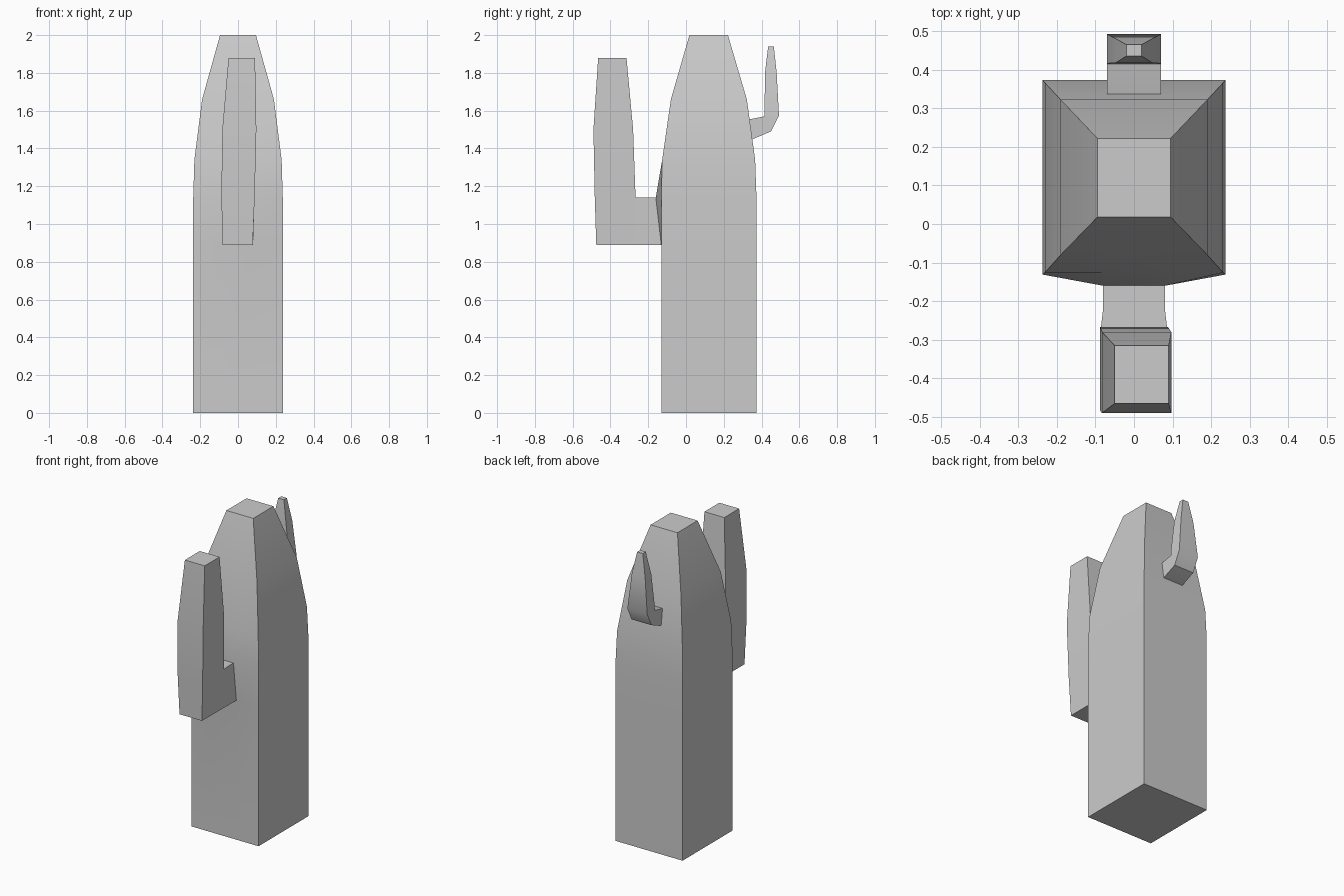
import bpy, math

if "Cube" in bpy.data.objects:
    bpy.data.objects.remove(bpy.data.objects["Cube"])


def loft(name, rings, angle=30):
    """Skin a closed solid through a list of equal-sized point rings."""
    n = len(rings[0])
    verts = [p for r in rings for p in r]
    faces = [(i * n + j, i * n + (j + 1) % n, (i + 1) * n + (j + 1) % n, (i + 1) * n + j)
             for i in range(len(rings) - 1) for j in range(n)]
    faces += [tuple(reversed(range(n))), tuple(range(len(verts) - n, len(verts)))]
    me = bpy.data.meshes.new(name)
    me.from_pydata(verts, [], faces)
    ob = bpy.data.objects.new(name, me)
    bpy.context.collection.objects.link(ob)
    bpy.ops.object.select_all(action='DESELECT')
    ob.select_set(True)
    bpy.context.view_layer.objects.active = ob
    bpy.ops.object.mode_set(mode='EDIT')
    bpy.ops.mesh.select_all(action='SELECT')
    bpy.ops.mesh.normals_make_consistent(inside=False)
    bpy.ops.object.mode_set(mode='OBJECT')
    bpy.ops.object.shade_smooth_by_angle(angle=math.radians(angle))
    return ob


def box_ring(x0, x1, y0, y1, z):
    return [(x0, y0, z), (x1, y0, z), (x1, y1, z), (x0, y1, z)]


def trunk_ring(z, w, yf, yb, m, ym):
    # rectangle with two extra front points that form the bulge at the arm
    return [(-w, yf, z), (-m, ym, z), (m, ym, z), (w, yf, z), (w, yb, z), (-w, yb, z)]


# trunk
loft("cactus_trunk", [trunk_ring(*r) for r in [
    (0.0, .237, -.131, .373, .08, -.131),
    (.89, .237, -.131, .373, .08, -.131),
    (1.14, .237, -.131, .373, .08, -.16),
    (1.34, .231, -.126, .366, .08, -.126),
    (1.66, .19, -.08, .322, .07, -.08),
    (2.0, .095, .018, .222, .035, .018)]])

# front arm, upright part
loft("front_arm", [box_ring(*r) for r in [
    (-.081, .078, -.475, -.295, .89),
    (-.088, .088, -.483, -.267, 1.14),
    (-.083, .097, -.49, -.28, 1.5),
    (-.05, .09, -.465, -.315, 1.88)]])

# front arm, bridge to the trunk
loft("front_arm_bridge", [
    [(-a, yb, .89), (a, yb, .89), (b, yt, 1.14), (-b, yt, 1.14)]
    for a, b, yb, yt in [(.08, .08, -.12, -.15), (.08, .08, -.22, -.22), (.078, .087, -.30, -.28)]])

# back arm: rings follow the elbow, each given as inner and outer (y, z) and half width
loft("back_arm", [
    [(-w, yi, zi), (w, yi, zi), (w, yo, zo), (-w, yo, zo)]
    for yi, zi, yo, zo, w in [
        (.29, 1.54, .30, 1.435, .07),
        (.34, 1.555, .36, 1.452, .07),
        (.415, 1.57, .45, 1.49, .07),
        (.416, 1.60, .492, 1.575, .07),
        (.418, 1.80, .48, 1.80, .047),
        (.435, 1.94, .465, 1.94, .02)]])
